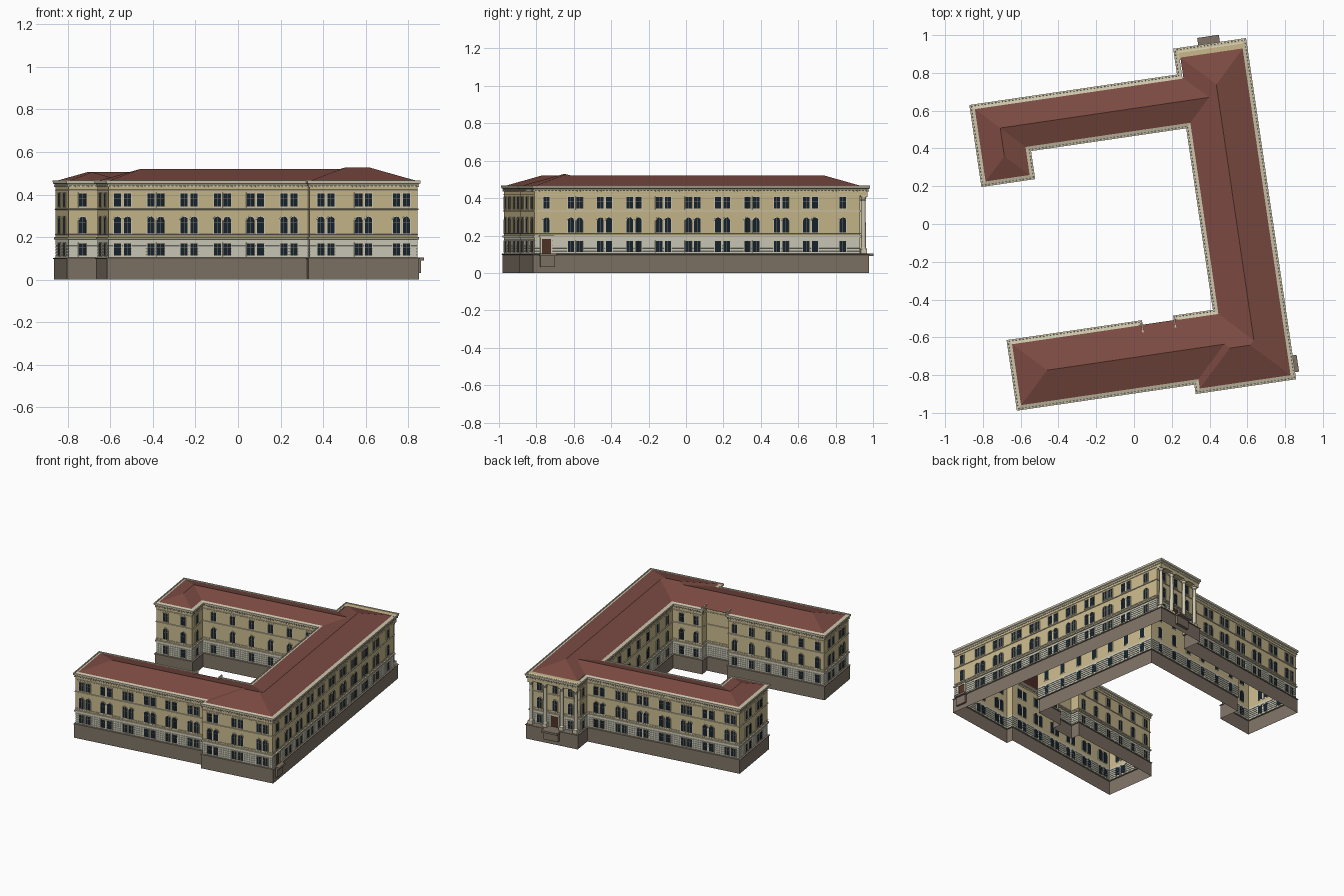
import bpy, bmesh, math
from mathutils import Matrix, Vector

if "Cube" in bpy.data.objects:
    bpy.data.objects.remove(bpy.data.objects["Cube"])

TURN = Matrix.Rotation(math.radians(8.35), 4, 'Z')   # building sits rotated on its plot


def mat(name, r, g, b):
    m = bpy.data.materials.new(name)
    m.diffuse_color = (r, g, b, 1)
    m.use_nodes = True
    m.node_tree.nodes["Principled BSDF"].inputs["Base Color"].default_value = m.diffuse_color
    return m


STONE = mat("base_stone", .21, .17, .13)
PALE = mat("pale_render", .60, .59, .48)
YELLOW = mat("yellow_render", .58, .48, .26)
TRIM = mat("cream_trim", .62, .57, .42)
ROOF = mat("red_roof", .20, .07, .055)
GLASS = mat("dark_glass", .008, .016, .025)
WOOD = mat("door_wood", .08, .035, .02)


def finish(bm, name, m, fix=True, smooth=False):
    if fix:
        bmesh.ops.recalc_face_normals(bm, faces=bm.faces)
    bm.transform(TURN)
    me = bpy.data.meshes.new(name)
    bm.to_mesh(me)
    bm.free()
    me.materials.append(m)
    ob = bpy.data.objects.new(name, me)
    bpy.context.collection.objects.link(ob)
    if smooth:
        bpy.context.view_layer.objects.active = ob
        ob.select_set(True)
        bpy.ops.object.shade_smooth_by_angle()
        ob.select_set(False)
    return ob


# Plan outline at the cornice edge, anticlockwise from the north-east corner
PLAN = [(.73, .888), (.34, .888), (.34, .75), (-.771, .75), (-.771, .311), (-.483, .311),
        (-.483, .461), (.347, .461), (.347, -.51), (.134, -.51), (.134, -.575), (-.033, -.575),
        (-.033, -.51), (-.757, -.51), (-.757, -.888), (.192, -.888), (.192, -.938), (.73, -.938)]
WALL = [(.73, .849), (.34, .849)] + PLAN[2:]          # wall steps back behind the portico
N = len(PLAN)
FACE = .013                                           # wall inset from the cornice edge


def edge(plan, i):
    p, q = Vector(plan[i]), Vector(plan[(i + 1) % N])
    return p, (q - p).normalized(), (q - p).length


def sweep(name, plan, profile, m):
    """Run an (inset, z) profile round the outline with mitred corners."""
    bm = bmesh.new()
    rows = []
    for inset, z in profile:
        row = []
        for i in range(N):
            p, d, _ = edge(plan, i)
            e = edge(plan, i - 1)[1]
            row.append(bm.verts.new((p.x - inset * (d.y + e.y), p.y + inset * (d.x + e.x), z)))
        rows.append(row)
    for a, b in zip(rows, rows[1:]):
        for i in range(N):
            j = (i + 1) % N
            bm.faces.new((a[i], a[j], b[j], b[i]))
    return finish(bm, name, m, fix=False)


def frame_at(plan, i, t, z=0, inset=FACE):
    """Matrix on a wall: x along it, y outward, z up."""
    p, d, _ = edge(plan, i)
    n = Vector((d.y, -d.x))
    o = p + d * t - n * inset
    return Matrix(((d.x, n.x, 0, o.x), (d.y, n.y, 0, o.y), (0, 0, 1, z), (0, 0, 0, 1)))


def prism(bm, M, pts, y0, y1):
    a = [bm.verts.new(M @ Vector((x, y0, z))) for x, z in pts]
    b = [bm.verts.new(M @ Vector((x, y1, z))) for x, z in pts]
    bm.faces.new(a)
    bm.faces.new(b)
    for k in range(len(pts)):
        j = (k + 1) % len(pts)
        bm.faces.new((a[k], a[j], b[j], b[k]))


def box(bm, M, x0, x1, y0, y1, z0, z1):
    prism(bm, M, [(x0, z0), (x1, z0), (x1, z1), (x0, z1)], y0, y1)


def ring(bm, M, inner, outer, y0, y1):
    loops = [[bm.verts.new(M @ Vector((x, y, z))) for x, z in pts]
             for pts, y in ((outer, y0), (outer, y1), (inner, y1), (inner, y0))]
    for a, b in zip(loops, loops[1:] + loops[:1]):
        for k in range(len(inner)):
            j = (k + 1) % len(inner)
            bm.faces.new((a[k], a[j], b[j], b[k]))


def opening(w, z0, z1, arched):
    h = w / 2
    if not arched:
        return [(-h, z0), (h, z0), (h, z1), (-h, z1)]
    arc = [(h * math.cos(math.pi * k / 8), z1 - h + h * math.sin(math.pi * k / 8)) for k in range(9)]
    return [(-h, z0), (h, z0)] + arc


# Base, walls and mouldings
sweep("stone_base", PLAN, [(.006, 0), (.006, .096), (.002, .098), (.002, .102), (.014, .104)], STONE)
courses = [(FACE, .102)]
for k in range(1, 6):
    z = .102 + k * .0145
    courses += [(FACE, z - .001), (FACE + .003, z - .0005), (FACE + .003, z + .0005), (FACE, z + .001)]
sweep("rusticated_ground_floor", WALL, courses + [(FACE, .19)], PALE)
sweep("upper_walls", WALL, [(FACE, .19), (FACE, .45)], YELLOW)
for name, z0, z1, out in (("floor_band", .188, .2, .007), ("sill_band", .209, .214, .003),
                          ("upper_string_course", .327, .334, .005), ("frieze_band", .418, .423, .003)):
    sweep(name, WALL, [(FACE, z0), (FACE - out, z0 + .002), (FACE - out, z1 - .001), (FACE, z1)], TRIM)
sweep("cornice", PLAN, [(FACE, .44), (.009, .443), (.007, .449), (.001, .453), (0, .466),
                        (.008, .467), (.009, .463), (.026, .468)], TRIM)

# Small blocks under the cornice
bm = bmesh.new()
for i in range(N):
    L = edge(PLAN, i)[2]
    n = int((L - .03) / .018)
    for k in range(n):
        box(bm, frame_at(PLAN, i, L * (k + .5) / n), -.004, .004, -.004, .005, .436, .443)
finish(bm, "cornice_dentils", TRIM)


# Windows: (pair centres, single centres) for each wall
def spread(i, n):
    L = edge(WALL, i)[2]
    return [L * (k + .5) / n for k in range(n)]


bays = {0: ([], [.082, .195, .308]), 1: ([], spread(1, 1)), 2: (spread(2, 7), []),
        3: ([.14, .3], []), 4: ([], [.08, .208]), 5: ([], spread(5, 1)),
        6: ([], spread(6, 6)), 7: ([], spread(7, 7)), 8: ([], spread(8, 2)),
        12: ([], spread(12, 6)), 13: ([.11, .268], []), 14: (spread(14, 6), []),
        16: (spread(16, 3), []), 17: ([.234 + .159 * k for k in range(9)], [.078, 1.68])}
doors = {(0, .195), (17, .078)}
floors = [(.113, .170, False), (.217, .296, True), (.344, .405, False)]
glass, frames, bars, wood = (bmesh.new() for _ in range(4))
for i, (pairs, singles) in bays.items():
    spots = [c + s for c in pairs for s in (-.0235, .0235)] + singles
    for t in spots:
        M = frame_at(WALL, i, t)
        for level, (z0, z1, arched) in enumerate(floors):
            if level == 0 and (i, t) in doors:
                prism(wood, M, opening(.05, .102, .182, False), -.003, .002)
                ring(frames, M, opening(.05, .102, .182, False), opening(.066, .1, .192, False), -.003, .006)
                box(frames, M, -.04, .04, -.003, .012, .192, .2)
                continue
            w = .034
            prism(glass, M, opening(w, z0, z1, arched), -.003, .0012)
            ring(frames, M, opening(w, z0, z1, arched),
                 opening(w + .008, z0 - .004, z1 + .004, arched), -.002, .004)
            box(bars, M, -.001, .001, .001, .002, z0, z1)
            zt = z0 + (z1 - z0) * .62
            box(bars, M, -w / 2, w / 2, .001, .002, zt, zt + .002)
finish(glass, "window_panes", GLASS)
finish(frames, "window_and_door_frames", TRIM)
finish(bars, "window_glazing_bars", STONE)
finish(wood, "doors", WOOD)


# Hipped roofs, one per block, interpenetrating at equal slope
def hip(name, u0, u1, v0, v1):
    g, z = .024, .467
    u0, u1, v0, v1 = u0 + g, u1 - g, v0 + g, v1 - g
    h = min(u1 - u0, v1 - v0) / 2
    top = z + h * .32
    bm = bmesh.new()
    a, b, c, d = (bm.verts.new((x, y, z)) for x, y in ((u0, v0), (u1, v0), (u1, v1), (u0, v1)))
    if u1 - u0 > v1 - v0:
        r, s = bm.verts.new((u0 + h, v0 + h, top)), bm.verts.new((u1 - h, v0 + h, top))
        fs = (a, b, s, r), (b, c, s), (c, d, r, s), (d, a, r)
    else:
        r, s = bm.verts.new((u0 + h, v0 + h, top)), bm.verts.new((u0 + h, v1 - h, top))
        fs = (a, b, r), (b, c, s, r), (c, d, s), (d, a, r, s)
    for f in fs:
        bm.faces.new(f)
    finish(bm, name, ROOF, fix=False)


hip("east_roof", .347, .73, -.938, .86)
hip("south_wing_roof", -.757, .73, -.888, -.51)
hip("southeast_pavilion_roof", .192, .73, -.938, -.51)
hip("north_wing_roof", -.771, .73, .461, .75)
hip("northwest_roof", -.771, -.483, .311, .75)

# Cornice returns beside the courtyard recess
I4 = Matrix.Identity(4)
bm = bmesh.new()
for u in (-.04, .134):
    box(bm, I4, u, u + .008, -.575, -.511, .45, .484)
finish(bm, "recess_cornice_returns", TRIM)

# North portico: ledge, entablature, columns
bm = bmesh.new()
box(bm, I4, .349, .721, .832, .881, .085, .1035)
finish(bm, "portico_ledge", STONE)
bm = bmesh.new()
box(bm, I4, .353, .717, .825, .875, .415, .4655)
finish(bm, "portico_entablature", YELLOW)
shafts, blocks = bmesh.new(), bmesh.new()
shape = [(.0155, .128), (.0155, .132), (.0125, .137), (.0125, .22), (.0105, .385), (.013, .389),
         (.0115, .393), (.016, .406)]
for t in (.032, .135, .255, .358):
    M = frame_at(PLAN, 0, t, inset=.031)
    box(blocks, M, -.017, .017, -.017, .017, .102, .128)
    box(blocks, M, -.018, .018, -.018, .018, .406, .416)
    rows = [[shafts.verts.new(M @ Vector((r * math.cos(k * math.pi / 8), r * math.sin(k * math.pi / 8), z)))
             for k in range(16)] for r, z in shape]
    for a, b in zip(rows, rows[1:]):
        for k in range(16):
            j = (k + 1) % 16
            shafts.faces.new((a[k], a[j], b[j], b[k]))
finish(shafts, "portico_columns", TRIM, smooth=True)
finish(blocks, "column_blocks", TRIM)

# Door landings
bm = bmesh.new()
for i, t, w, out in ((0, .198, .058, .038), (17, .083, .045, .021)):
    M = frame_at(PLAN, i, t, inset=0)
    box(bm, M, -w, w, -.008, out, .09, .104)
    box(bm, M, -w + .005, w - .005, -.008, out * .35, .032, .09)
finish(bm, "door_landings", STONE)
